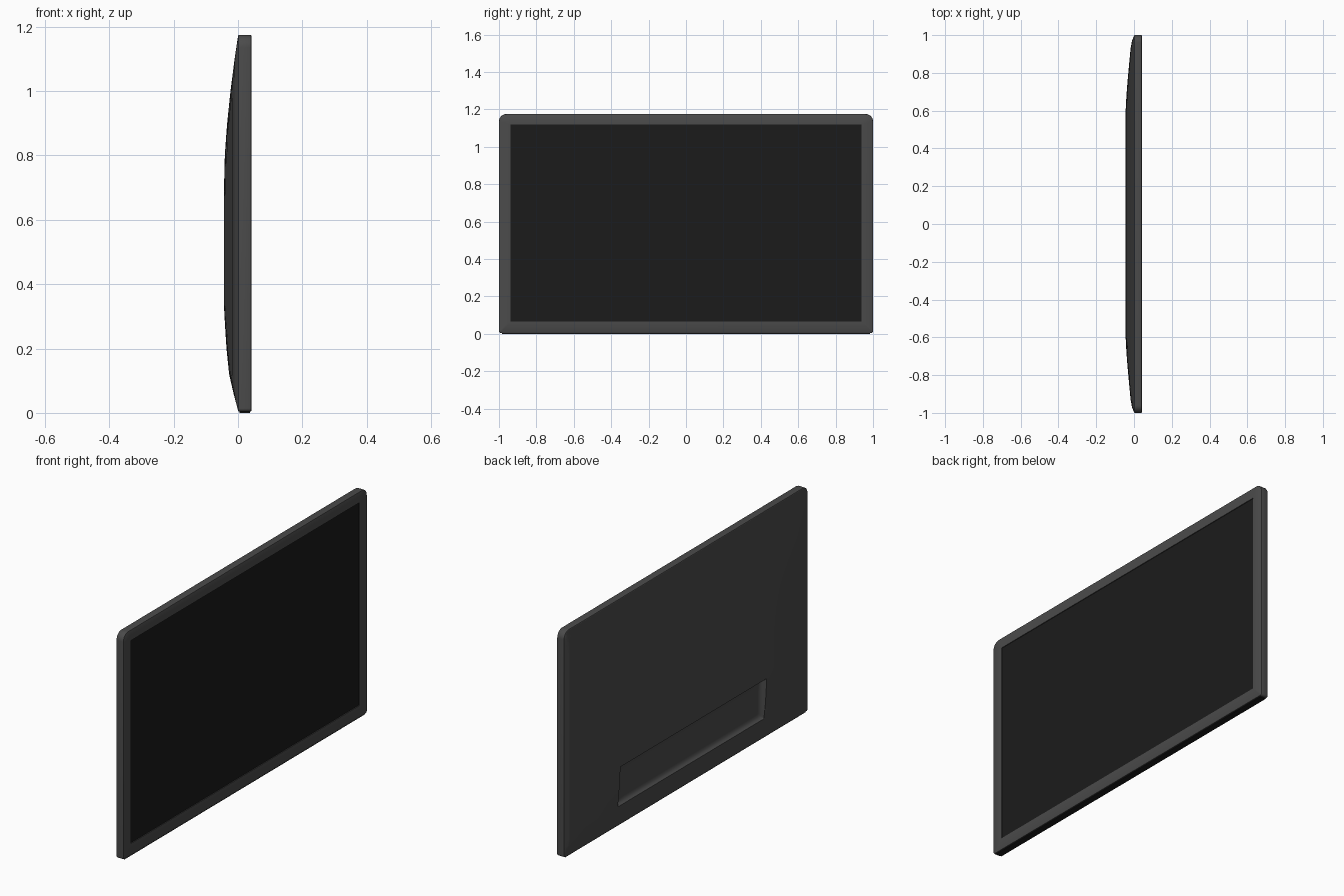
import bpy, math

if "Cube" in bpy.data.objects:
    bpy.data.objects.remove(bpy.data.objects["Cube"])

W, Z0, Z1 = 1.0, 0.004, 1.175        # half width, bottom and top of the casing
R_TOP, R_BOT = 0.04, 0.01            # corner radii


def material(name, v):
    m = bpy.data.materials.new(name)
    m.diffuse_color = (v, v, v, 1)
    m.use_nodes = True
    m.node_tree.nodes["Principled BSDF"].inputs["Base Color"].default_value = m.diffuse_color
    return m


def make(name, verts, faces, mat, angle=35):
    me = bpy.data.meshes.new(name)
    me.from_pydata(verts, [], faces)
    ob = bpy.data.objects.new(name, me)
    bpy.context.collection.objects.link(ob)
    me.materials.append(mat)
    bpy.ops.object.select_all(action='DESELECT')
    ob.select_set(True)
    bpy.context.view_layer.objects.active = ob
    bpy.ops.object.shade_smooth_by_angle(angle=math.radians(angle))
    return ob


def outline(w, z0, z1, rt, rb, n=8):
    """Rounded rectangle in y/z, counter-clockwise seen from +x."""
    pts = []
    for cy, cz, r, a0 in ((w - rb, z0 + rb, rb, -90), (w - rt, z1 - rt, rt, 0),
                          (rt - w, z1 - rt, rt, 90), (rb - w, z0 + rb, rb, 180)):
        for k in range(n + 1):
            a = math.radians(a0 + 90 * k / n)
            pts.append((cy + r * math.cos(a), cz + r * math.sin(a)))
    return pts


def interp(table, t):
    for (a, u), (b, v) in zip(table, table[1:]):
        if t <= b:
            return u + (v - u) * max(0, t - a) / (b - a)
    return table[-1][1]


body = material("casing_grey", 0.07)
dark = material("screen_black", 0.011)

# Frame: outline rings lofted from the back edge round to the recessed screen opening
SY, SZ0, SZ1 = 0.938, 0.066, 1.12
rings = []
for x, d in ((0, 0.004), (0.0015, 0.0012), (0.005, 0), (0.037, 0), (0.0405, 0.0012), (0.042, 0.004)):
    rings.append((x, outline(W - d, Z0 + d, Z1 - d, R_TOP - d, R_BOT - d)))
for x in (0.042, 0.038):
    rings.append((x, outline(SY, SZ0, SZ1, 0.002, 0.002)))
n = len(rings[0][1])
verts = [(x, y, z) for x, ring in rings for y, z in ring]
faces = [(k * n + i, k * n + (i + 1) % n, (k + 1) * n + (i + 1) % n, (k + 1) * n + i)
         for k in range(len(rings) - 1) for i in range(n)]
make("frame", verts, faces, body)

# Screen panel
make("screen", [(0.038, y, z) for y, z in ((-SY, SZ0), (SY, SZ0), (SY, SZ1), (-SY, SZ1))],
     [(0, 1, 2, 3)], dark)

# Back cover: shallow pillow with a filleted pocket low in the middle
E = 0.004
YE, ZB, ZT = W - E, Z0 + E, Z1 - E
PY, PZ0, PZ1, PR, FLOOR = 0.6, 0.12, 0.335, 0.03, 0.008
DEPTH_Z = [(ZB, 0), (0.06, 0.013), (0.12, 0.026), (0.2, 0.034), (0.35, 0.045), (0.6, 0.045),
           (0.7, 0.0435), (0.8, 0.040), (0.9, 0.032), (1.0, 0.022), (1.1, 0.010), (ZT, 0)]
DEPTH_Y = [(0, 0.046), (0.6, 0.046), (0.75, 0.033), (0.93, 0.017), (0.97, 0.010), (YE, 0)]


def depth(y, z):
    a, b = interp(DEPTH_Z, z), interp(DEPTH_Y, abs(y))
    h = 0 if min(a, b) <= 1e-6 else min(0.045, 1.06 * (a ** -8 + b ** -8) ** -0.125)
    d = min(PY - abs(y), z - PZ0, PZ1 - z)
    if d > 1e-6:
        u = max(0, PR - d)
        h = min(h, FLOOR + PR - math.sqrt(PR * PR - u * u))
    return h


def fit_corner(y, z):
    """Pull grid points in the corners onto the rounded outline."""
    r = R_TOP - E if z > 0.6 else R_BOT - E
    cy = math.copysign(YE - r, y)
    cz = ZT - r if z > 0.6 else ZB + r
    dy, dz = y - cy, z - cz
    if abs(y) > YE - r and (z > ZT - r or z < ZB + r):
        # square to disc mapping of the corner zone
        l = math.hypot(dy, dz)
        if l > 0:
            s = max(abs(dy), abs(dz)) / l
            return cy + dy * s, cz + dz * s
    return y, z


def divide(stops, step):
    stops = sorted(set(round(s, 5) for s in stops))
    out = []
    for a, b in zip(stops, stops[1:]):
        m = max(1, math.ceil((b - a) / step))
        out += [a + (b - a) * k / m for k in range(m)]
    return out + [stops[-1]]


fillet = [0, 0.0005, 0.002, 0.005, 0.01, 0.017, 0.03]
half = [y for y, _ in DEPTH_Y] + [PY - f for f in fillet] + [YE - 0.036 * k / 5 for k in range(6)] + [YE - 0.006]
ys = divide(half + [-y for y in half], 0.05)
zs = divide([z for z, _ in DEPTH_Z] + [PZ0 + f for f in fillet] + [PZ1 - f for f in fillet]
            + [ZT - 0.036 * k / 5 for k in range(6)] + [ZB + 0.006], 0.04)
verts = []
for y in ys:
    for z in zs:
        fy, fz = fit_corner(y, z)
        verts.append((-depth(y, z), fy, fz))
m = len(zs)
faces = [(i * m + j, i * m + j + 1, (i + 1) * m + j + 1, (i + 1) * m + j)
         for i in range(len(ys) - 1) for j in range(m - 1)]
make("back_cover", verts, faces, body, 40)

# Thin dark strip along the underside
bpy.ops.mesh.primitive_cube_add(size=1, location=(0.021, 0, 0.004))
strip = bpy.context.object
strip.name = "bottom_strip"
strip.scale = (0.034, 1.97, 0.008)
strip.data.materials.append(dark)
